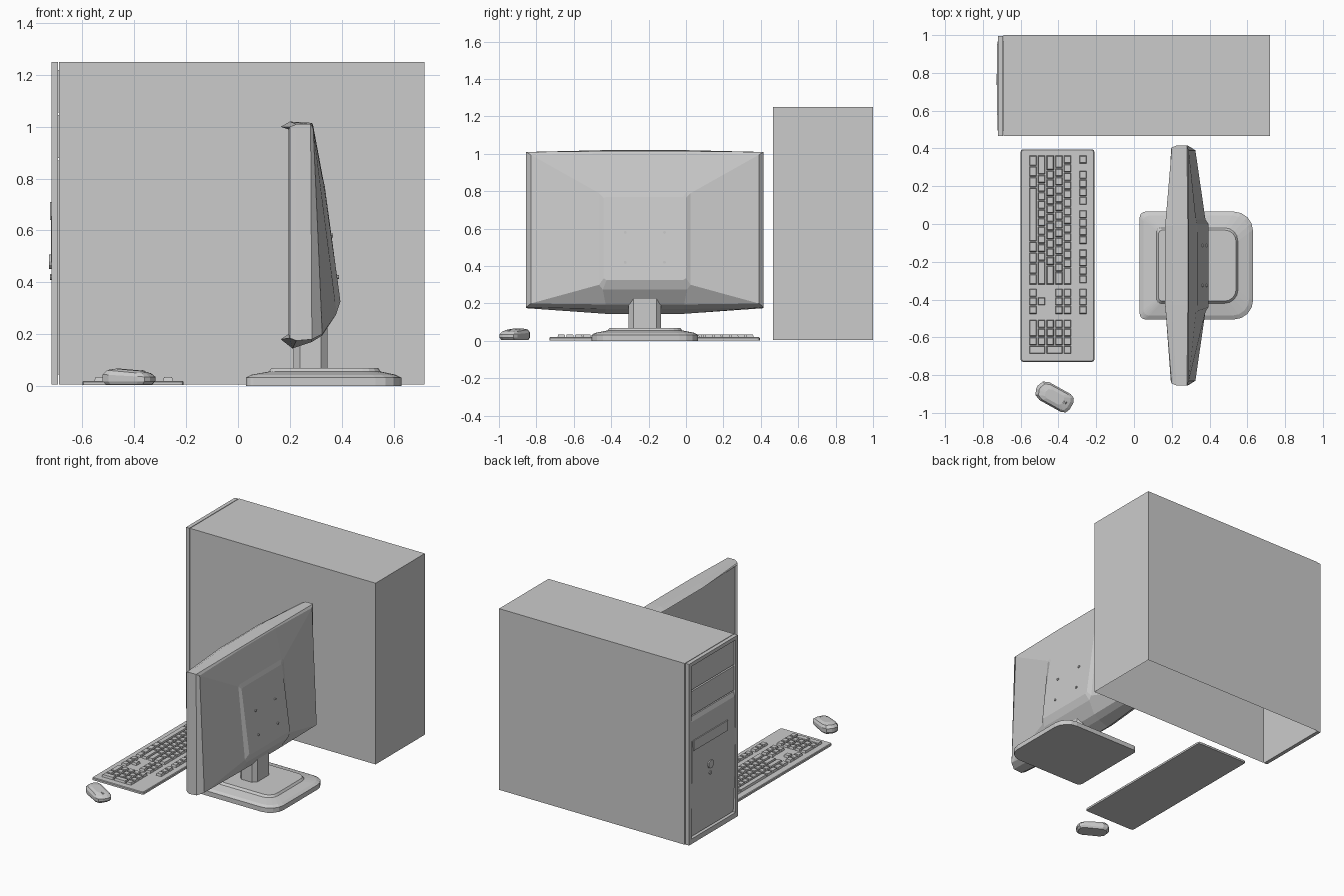
import bpy, bmesh, math
from mathutils import Matrix, Vector

cube = bpy.data.objects.get("Cube")
if cube:
    bpy.data.objects.remove(cube, do_unlink=True)

grey = bpy.data.materials.new("plain_grey")
grey.use_nodes = True
grey.diffuse_color = (0.6, 0.6, 0.6, 1)
grey.node_tree.nodes["Principled BSDF"].inputs["Base Color"].default_value = (0.6, 0.6, 0.6, 1)


def finish(name, bm):
    """Turn a bmesh into a grey object."""
    bmesh.ops.recalc_face_normals(bm, faces=bm.faces)
    mesh = bpy.data.meshes.new(name)
    bm.to_mesh(mesh)
    bm.free()
    mesh.materials.append(grey)
    obj = bpy.data.objects.new(name, mesh)
    bpy.context.scene.collection.objects.link(obj)
    return obj


def loft(bm, rings):
    """Skin a row of equal point rings and cap both ends."""
    loops = [[bm.verts.new(p) for p in ring] for ring in rings]
    n = len(loops[0])
    for a, b in zip(loops, loops[1:]):
        for i in range(n):
            j = (i + 1) % n
            bm.faces.new((a[i], a[j], b[j], b[i]))
    bm.faces.new(loops[0])
    bm.faces.new(loops[-1])


def box(bm, x, y, z, taper=0.0):
    """Box from (min, max) pairs, its top drawn in by taper."""
    def ring(h, t):
        return [(x[0] + t, y[0] + t, h), (x[1] - t, y[0] + t, h),
                (x[1] - t, y[1] - t, h), (x[0] + t, y[1] - t, h)]
    loft(bm, [ring(z[0], 0), ring(z[1], taper)])


def rounded(x0, x1, y0, y1, z, r_front, r_back, steps=4):
    """Rounded rectangle ring with separate front and back radii."""
    corners = [(x1, y1, r_back, -1, -1), (x0, y1, r_front, 1, -1),
               (x0, y0, r_front, 1, 1), (x1, y0, r_back, -1, 1)]
    ring = []
    for k, (x, y, r, sx, sy) in enumerate(corners):
        for i in range(steps + 1):
            a = math.pi / 2 * (k + i / steps)
            ring.append((x + sx * r + r * math.cos(a), y + sy * r + r * math.sin(a), z))
    return ring


def cylinder_x(bm, center, radius, depth, sides=10):
    turn = Matrix.Translation(center) @ Matrix.Rotation(math.pi / 2, 4, 'Y')
    bmesh.ops.create_cone(bm, cap_ends=True, segments=sides, radius1=radius,
                          radius2=radius, depth=depth, matrix=turn)


# Tower case, open underneath
Y0, Y1, TOP = 0.465, 1.0, 1.25
bm = bmesh.new()
box(bm, (-0.69, 0.72), (Y0, Y1), (0.005, TOP))
bottom = [f for f in bm.faces if f.calc_center_median().z < 0.01]
bmesh.ops.delete(bm, geom=bottom, context='FACES_ONLY')
finish("tower_case", bm)

# Frame round the tower's front panel
bm = bmesh.new()
FRONT = (-0.72, -0.694)
for y in ((Y0, Y0 + 0.025), (Y1 - 0.03, Y1 - 0.005)):
    box(bm, FRONT, y, (0.005, TOP))
for z in ((0.005, 0.04), (TOP - 0.025, TOP)):
    box(bm, FRONT, (Y0 + 0.025, Y1 - 0.03), z)
finish("tower_front_frame", bm)

# Drive bay covers
bm = bmesh.new()
for z in ((1.055, 1.22), (0.88, 1.045)):
    box(bm, (-0.71, -0.69), (Y0 + 0.03, Y1 - 0.035), z)
finish("drive_bay_covers", bm)

# Lower door, bowed gently outward
bm = bmesh.new()
rings = []
for z, x in ((0.045, -0.705), (0.28, -0.717), (0.57, -0.722), (0.84, -0.717), (0.87, -0.707)):
    rings.append([(x, Y0 + 0.03, z), (x, Y1 - 0.035, z), (-0.69, Y1 - 0.035, z), (-0.69, Y0 + 0.03, z)])
loft(bm, rings)
finish("tower_door", bm)

bm = bmesh.new()
box(bm, (-0.726, -0.71), (0.58, 0.95), (0.64, 0.71))
finish("drive_slot", bm)

bm = bmesh.new()
cylinder_x(bm, (-0.72, 0.765, 0.48), 0.028, 0.018, 12)
cylinder_x(bm, (-0.718, 0.765, 0.42), 0.012, 0.014)
finish("tower_buttons", bm)

# Monitor: eight-point rings from the screen to the back hump
MID = -0.22


def monitor_ring(half, inner, low, low_mid, high, high_mid, x_low, x_high, xm_low, xm_high):
    side = [(x_low, half, low), (x_high, half, high), (xm_high, inner, high_mid)]
    end = [(xm_low, inner, low_mid)]
    pts = end + side
    pts = pts + [(x, -y, z) for x, y, z in reversed(pts)]
    return [(x, y + MID, z) for x, y, z in pts]


bm = bmesh.new()
loft(bm, [
    monitor_ring(0.605, 0.21, 0.21, 0.205, 0.98, 0.985, 0.205, 0.205, 0.197, 0.197),
    monitor_ring(0.615, 0.21, 0.2, 0.19, 0.99, 0.995, 0.195, 0.195, 0.19, 0.19),
    monitor_ring(0.625, 0.21, 0.185, 0.18, 1.0, 1.0, 0.2, 0.2, 0.165, 0.165),
    monitor_ring(0.635, 0.21, 0.175, 0.145, 1.01, 1.02, 0.225, 0.225, 0.21, 0.2),
    monitor_ring(0.635, 0.21, 0.18, 0.17, 1.01, 1.015, 0.285, 0.28, 0.285, 0.285),
    monitor_ring(0.61, 0.21, 0.2, 0.195, 0.995, 1.005, 0.325, 0.29, 0.325, 0.29),
    monitor_ring(0.245, 0.225, 0.3, 0.275, 0.79, 0.8, 0.378, 0.328, 0.378, 0.328),
    monitor_ring(0.22, 0.205, 0.335, 0.325, 0.765, 0.77, 0.394, 0.335, 0.395, 0.335),
])
finish("monitor_body", bm)

# Mount screws on the monitor's back
bm = bmesh.new()
for y in (-0.105, 0.105):
    for z, x in ((0.58, 0.361), (0.42, 0.383)):
        cylinder_x(bm, (x, MID + y, z), 0.008, 0.012, 8)
finish("mount_screws", bm)

# Monitor stand: neck and stepped foot
bm = bmesh.new()
loft(bm, [rounded(0.215, 0.345, MID - 0.087, MID + 0.087, z, 0.025, 0.025, 1) for z in (0.06, 0.25)])
finish("monitor_neck", bm)

bm = bmesh.new()
foot = []
for x0, x1, half, z, rf, rb in ((0.03, 0.63, 0.285, 0, 0.03, 0.1), (0.03, 0.63, 0.285, 0.032, 0.03, 0.1),
                                (0.05, 0.61, 0.265, 0.043, 0.03, 0.09), (0.12, 0.55, 0.2, 0.056, 0.02, 0.07),
                                (0.13, 0.54, 0.188, 0.07, 0.02, 0.06)):
    foot.append(rounded(x0, x1, MID - half, MID + half, z, rf, rb))
loft(bm, foot)
finish("monitor_foot", bm)

# Keyboard tray
bm = bmesh.new()
loft(bm, [rounded(-0.6 + t, -0.21 - t, -0.73 + t, 0.395 - t, z, 0.012, 0.012, 2)
          for t, z in ((0, 0.003), (0, 0.016), (0.004, 0.02))])
finish("keyboard_tray", bm)

# Keys, laid out row by row in key units
UNIT, GAP, START = 0.0457, 0.004, 0.362
bm = bmesh.new()


def key(row_x, y, width=1, deep=1):
    """One key; y is its left end, deep counts rows toward the typist."""
    box(bm, (row_x - UNIT * (deep - 1) - 0.0195, row_x + 0.0195),
        (y - width * UNIT + GAP, y), (0.018, 0.035), 0.004)


rows = [-0.352 - UNIT * i for i in range(5)]
F_ROW = -0.27
layout = [[1] * 13 + [2],
          [1.5] + [1] * 12 + [1.5],
          [1.75] + [1] * 11 + [2.25],
          [2.25] + [1] * 10 + [2.75],
          [1.25] * 3 + [6.25] + [1.25] * 4]
for x, widths in zip(rows, layout):
    y = START
    for w in widths:
        key(x, y, w)
        y -= w * UNIT

# Function keys in groups of four
key(F_ROW, START)
for group in range(3):
    for i in range(4):
        key(F_ROW, 0.281 - group * 0.208 - i * UNIT)

# Navigation and arrow keys
NAV, PAD = -0.343, -0.508
for i in range(3):
    for x in (F_ROW, rows[0], rows[1], rows[4]):
        key(x, NAV - i * UNIT)
key(rows[3], NAV - UNIT)

# Number pad
for r, x in enumerate(rows):
    for i in range(3):
        if r < 4 or i == 2:
            key(x, PAD - i * UNIT)
key(rows[4], PAD, 2)
LAST = PAD - 3 * UNIT
key(rows[0], LAST)
key(rows[1], LAST, 1, 2)
key(rows[3], LAST, 1, 2)
finish("keyboard_keys", bm)

# Mouse: rounded rings stacked up, nose lower than the palm end
place = Matrix.Translation((-0.42, -0.915, 0)) @ Matrix.Rotation(math.radians(-29), 4, 'Z')
bm = bmesh.new()
rings = []
for size, z, slope in ((0.88, 0.005, 0), (1, 0.018, 0), (1, 0.04, 0.05), (0.84, 0.055, 0.08), (0.5, 0.063, 0.08)):
    ring = rounded(-0.107 * size, 0.102 * size, -0.054 * size, 0.054 * size, z,
                   0.045 * size, 0.035 * size, 2)
    rings.append([place @ Vector((x, y, h - slope * x)) for x, y, h in ring])
loft(bm, rings)
finish("mouse_body", bm)

bm = bmesh.new()
bmesh.ops.create_cone(bm, cap_ends=True, segments=10, radius1=0.014, radius2=0.014, depth=0.012,
                      matrix=place @ Matrix.Translation((0.058, 0, 0.047)) @ Matrix.Rotation(math.pi / 2, 4, 'X'))
finish("mouse_wheel", bm)
